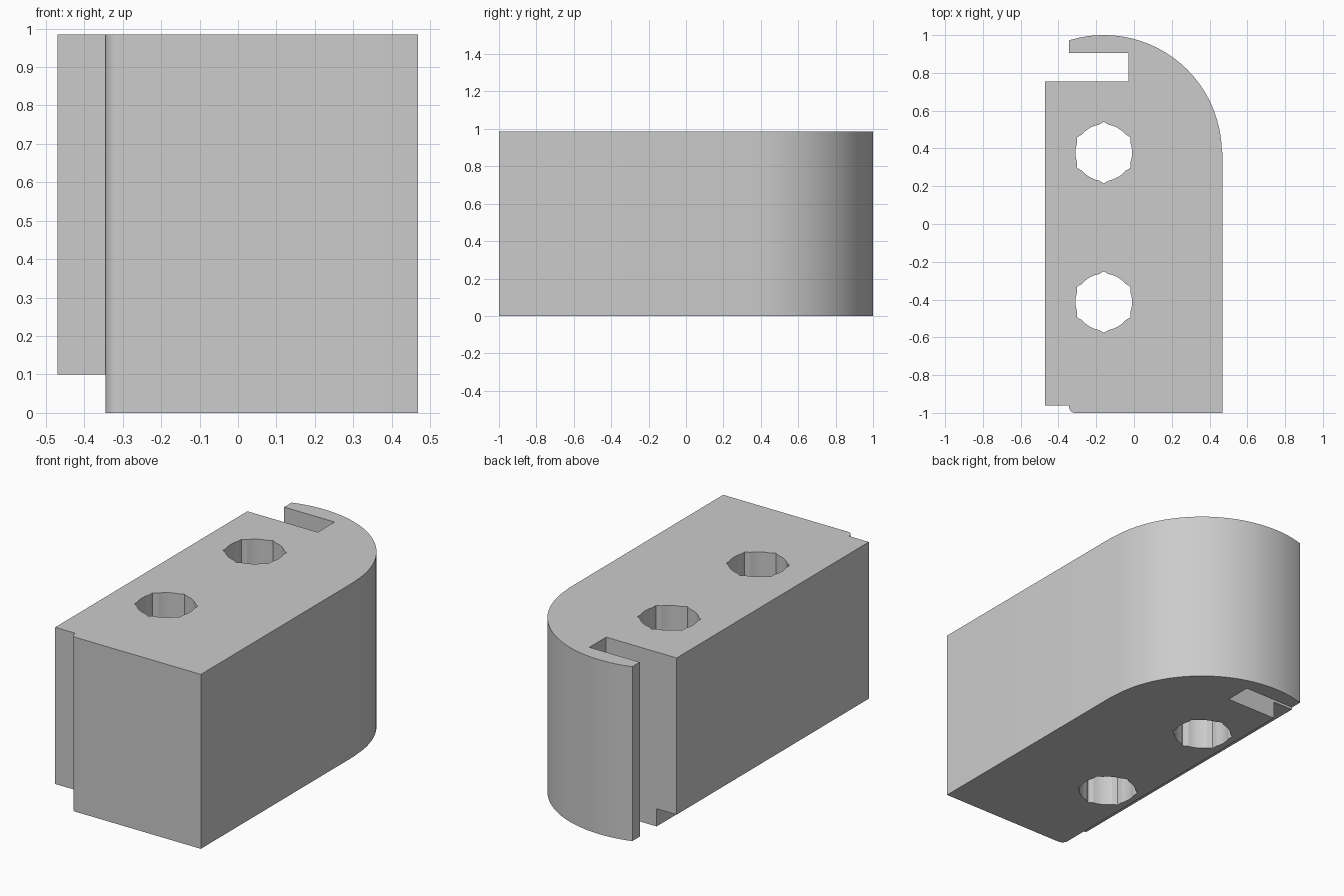
import bpy, bmesh
from math import sin, cos, pi, radians

if "Cube" in bpy.data.objects:
    bpy.data.objects.remove(bpy.data.objects["Cube"])

HEIGHT = 0.985
GREY = (0.6, 0.6, 0.6, 1)
AXIS_X = -0.16

grey = bpy.data.materials.new("light grey")
grey.use_nodes = True
grey.diffuse_color = GREY
grey.node_tree.nodes["Principled BSDF"].inputs["Base Color"].default_value = GREY


def arc(cx, cy, r, start, end, steps):
    """Points along a circular arc, angles in degrees."""
    angles = [radians(start + (end - start) * i / steps) for i in range(steps + 1)]
    return [(cx + r * cos(a), cy + r * sin(a)) for a in angles]


def prism(name, outline, z0, z1):
    """Extrude a closed outline upward."""
    bm = bmesh.new()
    face = bm.faces.new([bm.verts.new((x, y, z0)) for x, y in outline])
    top = bmesh.ops.extrude_face_region(bm, geom=[face])["geom"]
    verts = [v for v in top if isinstance(v, bmesh.types.BMVert)]
    bmesh.ops.translate(bm, vec=(0, 0, z1 - z0), verts=verts)
    bmesh.ops.recalc_face_normals(bm, faces=bm.faces)
    mesh = bpy.data.meshes.new(name)
    bm.to_mesh(mesh)
    bm.free()
    mesh.materials.append(grey)
    obj = bpy.data.objects.new(name, mesh)
    bpy.context.collection.objects.link(obj)
    return obj


def cut(target, cutter):
    """Subtract the cutter, then discard it."""
    mod = target.modifiers.new("cut", 'BOOLEAN')
    mod.operation = 'DIFFERENCE'
    mod.solver = 'EXACT'
    mod.object = cutter
    bpy.context.view_layer.objects.active = target
    bpy.ops.object.modifier_apply(modifier=mod.name)
    bpy.data.objects.remove(cutter)


def hex_socket(cy, apothem=0.141, r=0.15):
    """Hexagonal hole whose flats bulge out to a round bore."""
    points = []
    for side in range(6):
        points += arc(AXIS_X, cy, r, side * 60 - 20, side * 60 + 20, 6)
        points += arc(AXIS_X, cy, apothem / cos(pi / 6), side * 60 + 30, side * 60 + 30, 1)[:1]
    return points


# Block body: rounded back corner, hooked slot and small front step
outline = [(0.468, -1)] + arc(AXIS_X, 0.375, 0.625, 0, 107.2, 48)
outline[1] = (0.468, 0.375)
outline += [(-0.345, 0.905), (-0.03, 0.905), (-0.03, 0.755), (-0.47, 0.755),
            (-0.47, -0.96), (-0.345, -0.96)]
outline += arc(-0.31, -0.965, 0.035, 180, 270, 8)
body = prism("block_body", outline, 0, HEIGHT)

# Undercut below the side flange
cut(body, prism("flange_undercut", [(-0.6, -1.1), (-0.345, -1.1), (-0.345, 0.83), (-0.6, 0.83)],
                -0.1, 0.1))

# Two vertical through holes
for y in (0.378, -0.413):
    cut(body, prism("socket_cutter", hex_socket(y), -0.1, HEIGHT + 0.1))

# Smooth the curved walls, keep the corners crisp
bpy.ops.object.select_all(action='DESELECT')
body.select_set(True)
bpy.context.view_layer.objects.active = body
bpy.ops.object.shade_smooth_by_angle(angle=radians(15))
